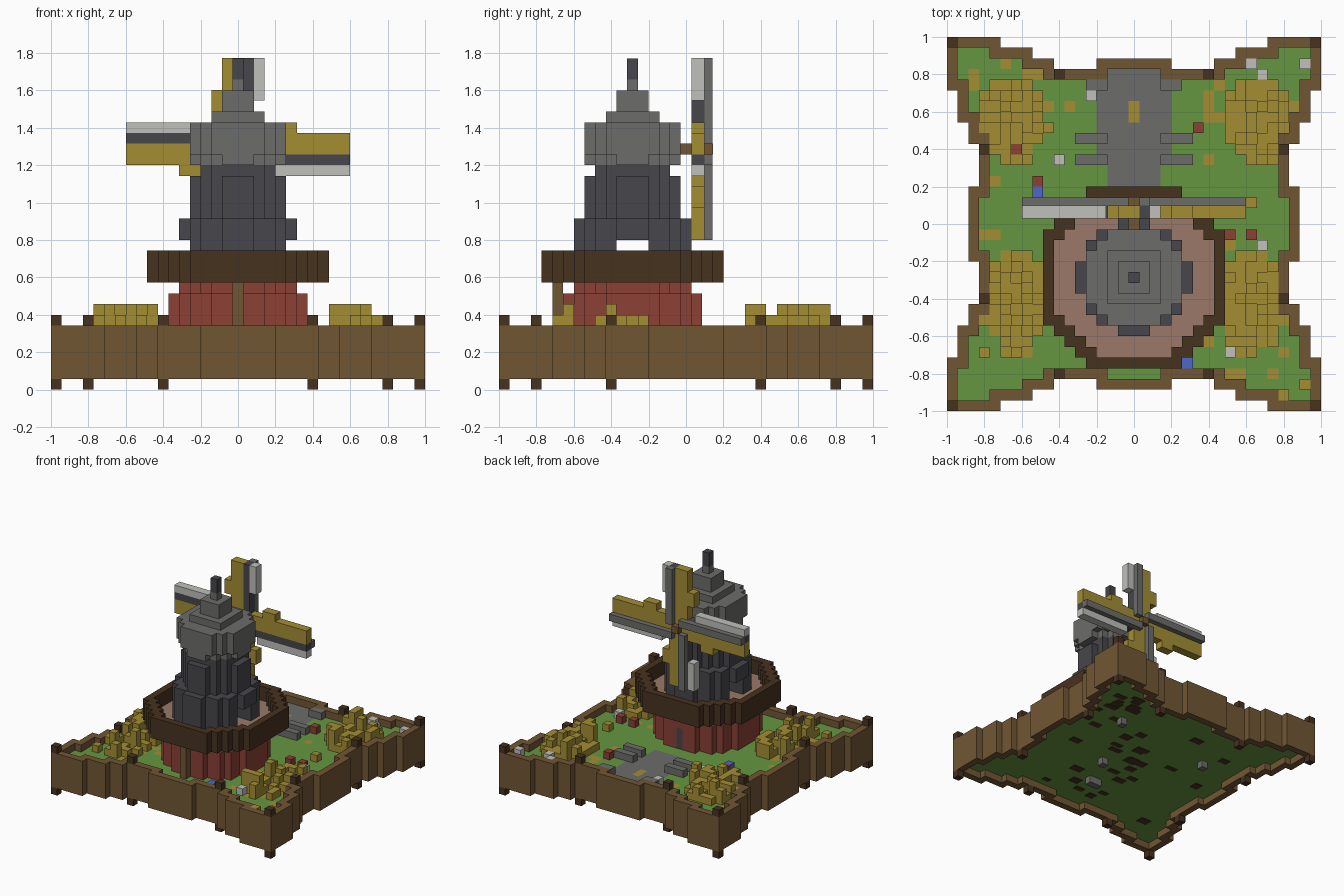
import bpy
import bmesh
import random
from mathutils import Matrix, Vector

random.seed(4)
if "Cube" in bpy.data.objects:
    bpy.data.objects.remove(bpy.data.objects["Cube"], do_unlink=True)

N = 35            # blocks along each side
U = 2 / N         # size of one block
MID, MILL = 17, 12  # column and row of the mill axis


def material(name, r, g, b):
    rgba = [(c / 255) ** 2.2 for c in (r, g, b)] + [1]
    m = bpy.data.materials.new(name)
    m.use_nodes = True
    m.diffuse_color = rgba
    m.node_tree.nodes["Principled BSDF"].inputs["Base Color"].default_value = rgba
    return m


GREEN = material("grass green", 101, 149, 66)
STRAW = material("straw yellow", 162, 140, 55)
WHITE = material("pale white", 190, 190, 186)
RED = material("brick red", 138, 67, 56)
WOOD = material("wood brown", 113, 87, 55)
DARKWOOD = material("dark wood", 72, 53, 36)
SLATE = material("dark slate", 72, 72, 77)
STONE = material("stone grey", 108, 108, 105)
DECK = material("deck pink", 152, 120, 104)
BLUE = material("blue", 78, 104, 198)


def finish(bm, name, mat):
    mesh = bpy.data.meshes.new(name)
    bm.to_mesh(mesh)
    bm.free()
    mesh.materials.append(mat)
    bpy.context.collection.objects.link(bpy.data.objects.new(name, mesh))


def blocks(name, mat, cells):
    """Join blocks into one shell, keeping only the exposed faces."""
    cells = set(cells)
    bm = bmesh.new()
    for c in cells:
        centre = Vector(c) + Vector((0.5, 0.5, 0.5))
        for axis in range(3):
            for sign in (-1, 1):
                step = [0, 0, 0]
                step[axis] = sign
                if tuple(a + b for a, b in zip(c, step)) in cells:
                    continue
                n = Vector(step) / 2
                a = Vector((n.y, n.z, n.x))
                b = n.cross(a) * 2
                corners = (a + b, b - a, -a - b, a - b)
                bm.faces.new([bm.verts.new((centre + n + p) * U - Vector((1, 1, 0)))
                              for p in corners])
    bmesh.ops.remove_doubles(bm, verts=bm.verts, dist=0.001)
    bmesh.ops.recalc_face_normals(bm, faces=bm.faces)
    finish(bm, name, mat)


def box(name, mat, x, y, z):
    bm = bmesh.new()
    lo, hi = [Vector((min(p), min(q), min(r))) if k == 0 else Vector((max(p), max(q), max(r)))
              for k, (p, q, r) in enumerate([(x, y, z)] * 2)]
    fit = Matrix.Translation((lo + hi) / 2) @ Matrix.Diagonal((*(hi - lo), 1))
    bmesh.ops.create_cube(bm, size=1, matrix=fit)
    finish(bm, name, mat)


def cell(x, y):
    return int((x + 1) / U), int((y + 1) / U)


def disc(r2):
    return {(MID + a, MILL + b) for a in range(-9, 10) for b in range(-9, 10)
            if a * a + b * b <= r2}


def rim(area):
    return {(i, j) for i, j in area
            if any((i + a, j + b) not in area for a in (-1, 0, 1) for b in (-1, 0, 1))}


def stack(area, low, high):
    return {(i, j, k) for i, j in area for k in range(low, high)}


# plot outline with stepped sides
def inset(t):
    d = abs(t - MID)
    return 0 if d > 12 else 1 if d > 9 else 2 if d > 7 else 3 if d > 3 else 2


plot = {(i, j) for i in range(N) for j in range(N)
        if min(j, N - 1 - j) >= inset(i) and min(i, N - 1 - i) >= inset(j)}
wall = rim(plot)
inner = plot - wall
blocks("boundary_wall", WOOD, stack(wall, 1, 6))
posts = {(i, j) for i in (0, N - 1) for j in (0, N - 1)}
posts |= {(i, j) for i in (10, 24) for j in (3, 31)}
posts |= {(j, i) for i, j in posts}
blocks("wall_post_caps", DARKWOOD, stack(posts, 6, 7))
blocks("wall_post_feet", DARKWOOD, stack(posts, 0, 1))

# crop fields
crop = {}
for cx, cy, rx, ry in ((-.66, .55, .2, .23), (.67, .55, .2, .23),
                       (-.63, -.42, .17, .28), (.64, -.42, .17, .28)):
    for i, j in inner:
        x, y = (i + .5) * U - 1 - cx, (j + .5) * U - 1 - cy
        if (x / rx) ** 2 + (y / ry) ** 2 < random.uniform(.85, 1.2):
            crop[i, j] = random.choice((0, 1, 1, 1, 2, 2, 3))
blocks("crops", STRAW, {(i, j, k) for (i, j), h in crop.items() for k in range(5, 5 + h)})

# ground with path and dry patches
path = {(i, j) for i, j in inner if j > 20 and abs(i - MID) <= (2 if j > 29 or j < 23 else 3)}
slabs = {(MID + s * a, j) for s in (-1, 1) for a in (3, 4, 5) for j in (23, 25)}
slabs |= {(MID + s * a, 30) for s in (-1, 1) for a in (3, 4)}
near_crop = {(i + a, j + b) for i, j in crop for a in (-2, -1, 0, 1, 2) for b in (-2, -1, 0, 1, 2)}
dry = {c for c in sorted((near_crop & inner) - path) if c in crop or random.random() < .14}
path -= {(MID, 27), (MID, 28)}
dry |= {(MID, 27), (MID, 28)}
blocks("lawn", GREEN, stack(inner, 2, 4) | stack(inner - path - dry, 4, 5))
blocks("path", STONE, stack(path, 4, 5))
blocks("dry_grass", STRAW, stack(dry, 4, 5))
blocks("path_slabs", STONE, stack(slabs, 4, 6))

# soil patches and stones under the ground
for n in range(36):
    x, y = random.uniform(-.72, .72), random.uniform(-.72, .72)
    w, d = random.uniform(.03, .06), random.uniform(.02, .04)
    box("soil_patch", DARKWOOD, (x - w, x + w), (y - d, y + d), (2 * U - .004, 2 * U + .002))
blocks("buried_stones", STONE, stack({(9, 22), (25, 24), (20, 14), (17, 9), (18, 9)}, 1, 2))

# scattered garden pieces
scatter = {
    "white_flowers": (WHITE, [(.63, .86), (.69, .8), (.91, .86), (-.69, .4), (-.23, .69),
                              (-.4, .35), (.69, -.11), (.52, -.68)]),
    "red_flowers": (RED, [(.35, .52), (-.63, .4), (-.52, .23), (.52, -.05), (.63, -.05)]),
    "blue_flowers": (BLUE, [(-.52, .16), (-.52, .19), (.29, -.74)]),
    "straw_bundles": (STRAW, [(.91, -.86), (.8, -.92), (.63, .11), (-.8, -.68)]),
}
for name, (mat, spots) in scatter.items():
    blocks(name, mat, {(*cell(x, y), 5) for x, y in spots})

# brick base with door and front beam
door = stack({(MID, 18)}, 5, 8)
blocks("brick_base", RED, (stack(disc(42), 5, 9) | stack(disc(31), 9, 10)) - door)
blocks("back_door", SLATE, door)
blocks("front_beam", WOOD, stack({(MID, 5)}, 5, 10))

# gallery
gallery = disc(80.5)
blocks("gallery_railing", DARKWOOD, stack(rim(gallery), 10, 13))
blocks("gallery_deck", DECK, stack(gallery - rim(gallery), 10, 11))

# tower with a passage running side to side
tower = stack(disc(27), 11, 16) | stack(disc(17.5), 16, 20) | stack(disc(13.5), 20, 21)
tower = {c for c in tower if not (abs(c[1] - MILL) <= 1 and c[2] < 14)}
blocks("tower", SLATE, tower)
cap = stack(disc(17.5), 21, 22) | stack(disc(20.5), 22, 25) | stack(disc(8.5), 25, 26)
cap |= stack(disc(2.5), 26, 28) | stack(disc(0), 28, 29)
blocks("cap", STONE, cap)
blocks("cap_spire", SLATE, stack(disc(0), 29, 31))

# sails: each arm is described by distance from the hub and offset across the arm
HUB = 1.286
box("sail_axle", WOOD, (-U / 2, U / 2), (-.04, .145), (HUB - U / 2, HUB + U / 2))
FRONT, BACK = (.03, .1), (.1, .143)
for arm, (dx, dz, length) in {"left": (1, 0, .6), "right": (-1, 0, .6),
                              "upper": (0, 1, .486), "lower": (0, -1, .486)}.items():
    pale_start = .15 if dx else .26
    for part, mat, y, r, t in (
            ("spar", SLATE, FRONT, (.03, length), (.0286, .0857)),
            ("spar_back", STONE, BACK, (.03, length), (.0286, .0857)),
            ("cloth", STRAW, FRONT, (.0286, length), (-.0857, .0286)),
            ("cloth_flap", STRAW, FRONT, (.2, .315), (-.143, -.0857)),
            ("board", WHITE, FRONT, (pale_start, length), (.0857, .143))):
        x = [dx * a + dz * b for a, b in zip(r, t)]
        z = [HUB + dz * a - dx * b for a, b in zip(r, t)]
        box(f"{arm}_sail_{part}", mat, x, y, z)
